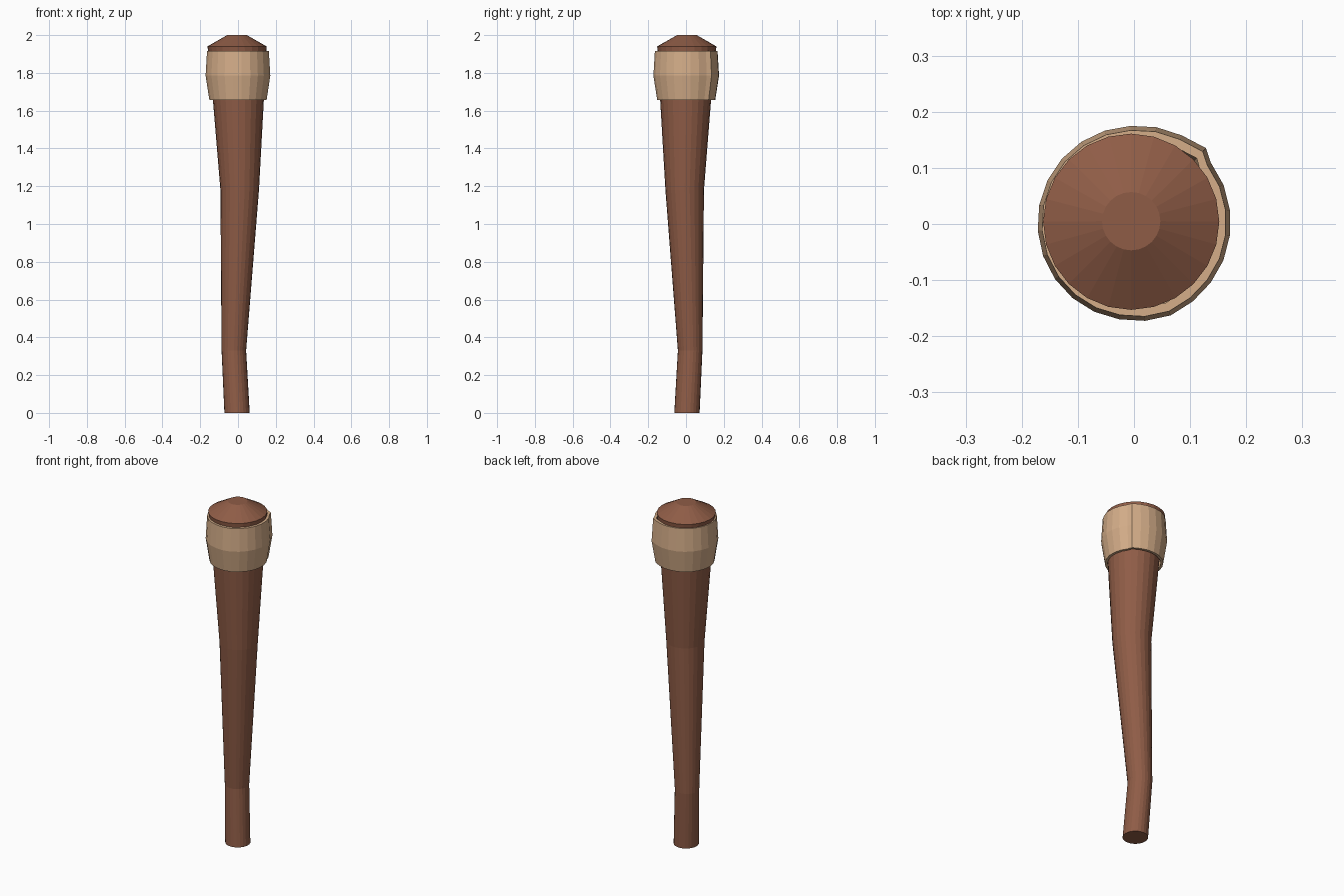
import bpy, bmesh, math

if "Cube" in bpy.data.objects:
    bpy.data.objects.remove(bpy.data.objects["Cube"])

def material(name, col):
    m = bpy.data.materials.new(name)
    m.diffuse_color = (*col, 1)
    m.use_nodes = True
    m.node_tree.nodes["Principled BSDF"].inputs["Base Color"].default_value = m.diffuse_color
    return m

brown = material("brown wood", (0.275, 0.108, 0.062))
tan = material("tan leather", (0.66, 0.42, 0.25))

def loft(name, rings, mat, closed=False):
    """Skin a list of point rings; cap the ends, or join last to first."""
    bm = bmesh.new()
    vs = [[bm.verts.new(p) for p in r] for r in rings]
    n = len(vs[0])
    pairs = list(zip(vs, vs[1:]))
    if closed:
        pairs.append((vs[-1], vs[0]))
    else:
        bm.faces.new(vs[0])
        bm.faces.new(vs[-1])
    for a, b in pairs:
        for i in range(n):
            j = (i + 1) % n
            bm.faces.new((a[i], a[j], b[j], b[i]))
    bmesh.ops.recalc_face_normals(bm, faces=bm.faces)
    me = bpy.data.meshes.new(name)
    bm.to_mesh(me)
    bm.free()
    me.materials.append(mat)
    ob = bpy.data.objects.new(name, me)
    bpy.context.collection.objects.link(ob)
    return ob

def circle(x, y, z, r, n=24):
    return [(x + r * math.cos(2 * math.pi * i / n),
             y + r * math.sin(2 * math.pi * i / n), z) for i in range(n)]

# bent wooden shaft with a bevelled head: x, y, z, radius
shaft = [(-0.005, 0.005, 0, 0.067), (-0.022, 0.022, 0.33, 0.065),
         (0.009, -0.007, 1.18, 0.102), (0.002, -0.002, 1.66, 0.135),
         (-0.004, 0.004, 1.915, 0.154), (-0.005, 0.004, 1.94, 0.157),
         (-0.005, 0.005, 2.0, 0.052)]
loft("club_shaft", [circle(*s) for s in shaft], brown)

# leather wrap: slightly spiral outline whose end makes a raised seam
KEYS = [(46.5, 0.185), (62, 0.178), (90, 0.174), (180, 0.173), (270, 0.173),
        (286, 0.177), (315, 0.172), (360, 0.171), (398.7, 0.174)]

def outline(a):
    for (a0, r0), (a1, r1) in zip(KEYS, KEYS[1:]):
        if a <= a1 + 1e-6:
            return r0 + (r1 - r0) * (a - a0) / (a1 - a0)
    return KEYS[-1][1]

def wrap_ring(z, scale, inset=0.0):
    pts = []
    for i in range(24):
        a = 46.5 + 352.2 * i / 23
        r = outline(a) * scale - inset
        pts.append((0.001 + r * math.cos(math.radians(a)),
                    0.001 + r * math.sin(math.radians(a)), z))
    return pts

loft("leather_wrap", [wrap_ring(1.657, 0.885), wrap_ring(1.785, 1.0),
                      wrap_ring(1.917, 0.955), wrap_ring(1.917, 0.955, 0.016),
                      wrap_ring(1.785, 1.0, 0.016), wrap_ring(1.657, 0.885, 0.014)],
     tan, closed=True)
